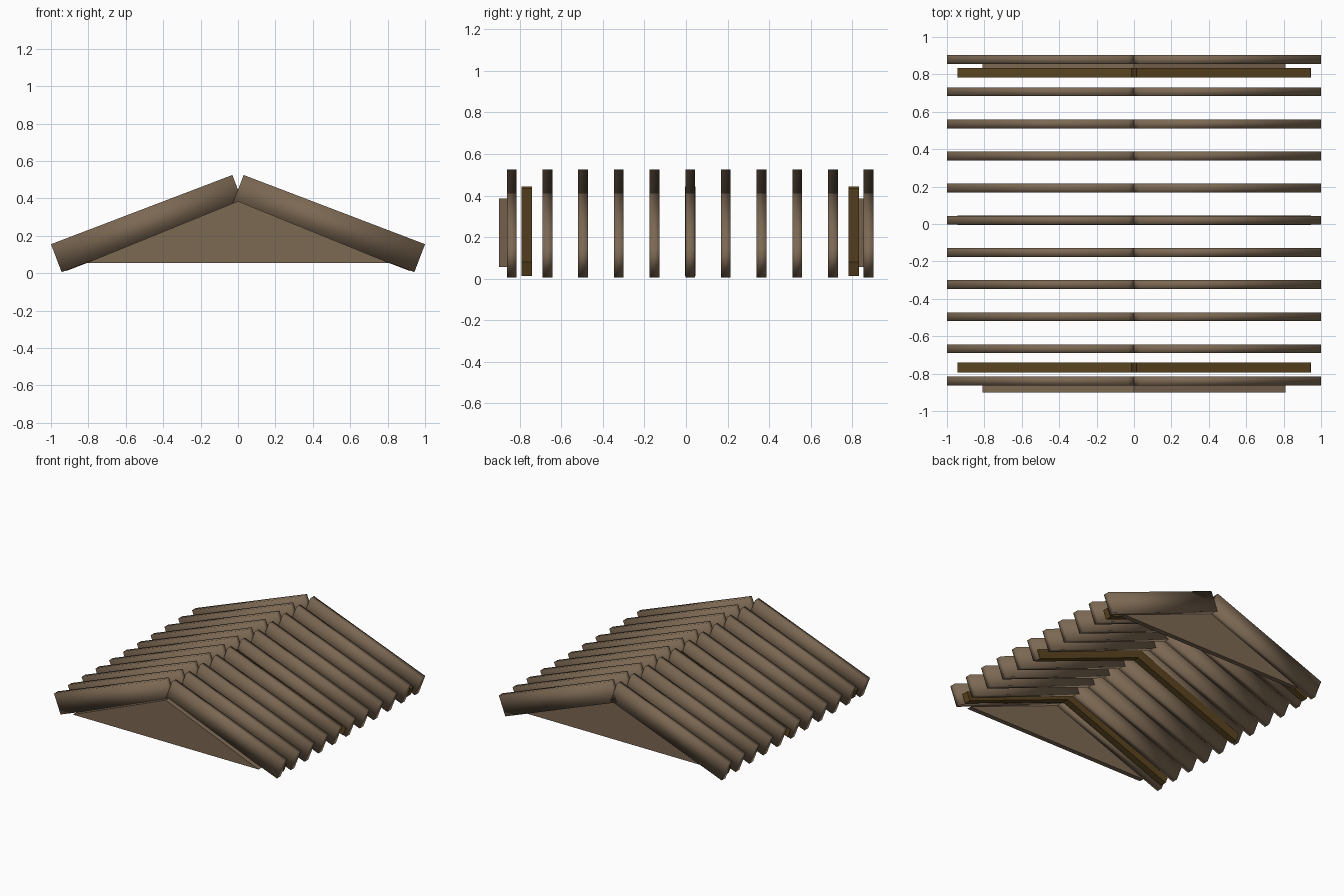
import bpy
import math

if "Cube" in bpy.data.objects:
    bpy.data.objects.remove(bpy.data.objects["Cube"])


def material(name, rgb):
    m = bpy.data.materials.new(name)
    m.diffuse_color = (*rgb, 1)
    m.use_nodes = True
    m.node_tree.nodes["Principled BSDF"].inputs["Base Color"].default_value = m.diffuse_color
    return m


weathered = material("weathered_wood", (0.20, 0.138, 0.086))
dark_wood = material("dark_wood", (0.105, 0.058, 0.014))


def prism(name, profile, y0, y1, mat, smooth=False):
    """Extrude an x-z outline (counter-clockwise from the front) from y0 to y1."""
    n = len(profile)
    verts = [(x, y, z) for y in (y0, y1) for x, z in profile]
    faces = [tuple(range(n)), tuple(reversed(range(n, 2 * n)))]
    faces += [(i, i + n, (i + 1) % n + n, (i + 1) % n) for i in range(n)]
    mesh = bpy.data.meshes.new(name)
    mesh.from_pydata(verts, [], faces)
    mesh.materials.append(mat)
    for p in mesh.polygons:
        p.use_smooth = smooth
    ob = bpy.data.objects.new(name, mesh)
    bpy.context.collection.objects.link(ob)
    return ob


PITCH = math.atan2(0.37, 0.97)
UX, UZ = math.cos(PITCH), math.sin(PITCH)


def sloped_pair(name, eave, length, depth, yc, width, mat, smooth):
    """Two mirrored boards rising from the eaves to the ridge."""
    x, z = eave                                  # upper outer corner, right side
    lower = (x - depth * UZ, z - depth * UX)
    right = [lower, (x, z), (x - length * UX, z + length * UZ),
             (lower[0] - length * UX, lower[1] + length * UZ)]
    left = [(-px, pz) for px, pz in reversed(right)]
    for side, outline in (("right", right), ("left", left)):
        prism(f"{name}_{side}", outline, yc - width / 2, yc + width / 2, mat, smooth)


# Eleven evenly spaced roof slats
for i in range(11):
    sloped_pair(f"roof_slat_{i + 1}", (1.0, 0.155), 1.038, 0.16,
                -0.839 + i * 0.1718, 0.047, weathered, True)

# Dark support rafters at both ends and the middle
for name, yc in (("front", -0.767), ("middle", 0.020), ("back", 0.808)):
    sloped_pair(f"{name}_rafter", (0.945, 0.079), 1.022, 0.072,
                yc, 0.052, dark_wood, False)

# Triangular gable panels
gable = [(-0.81, 0.055), (0.81, 0.055), (0, 0.385)]
prism("front_gable", gable, -0.900, -0.862, weathered)
prism("back_gable", gable, 0.824, 0.862, weathered)
